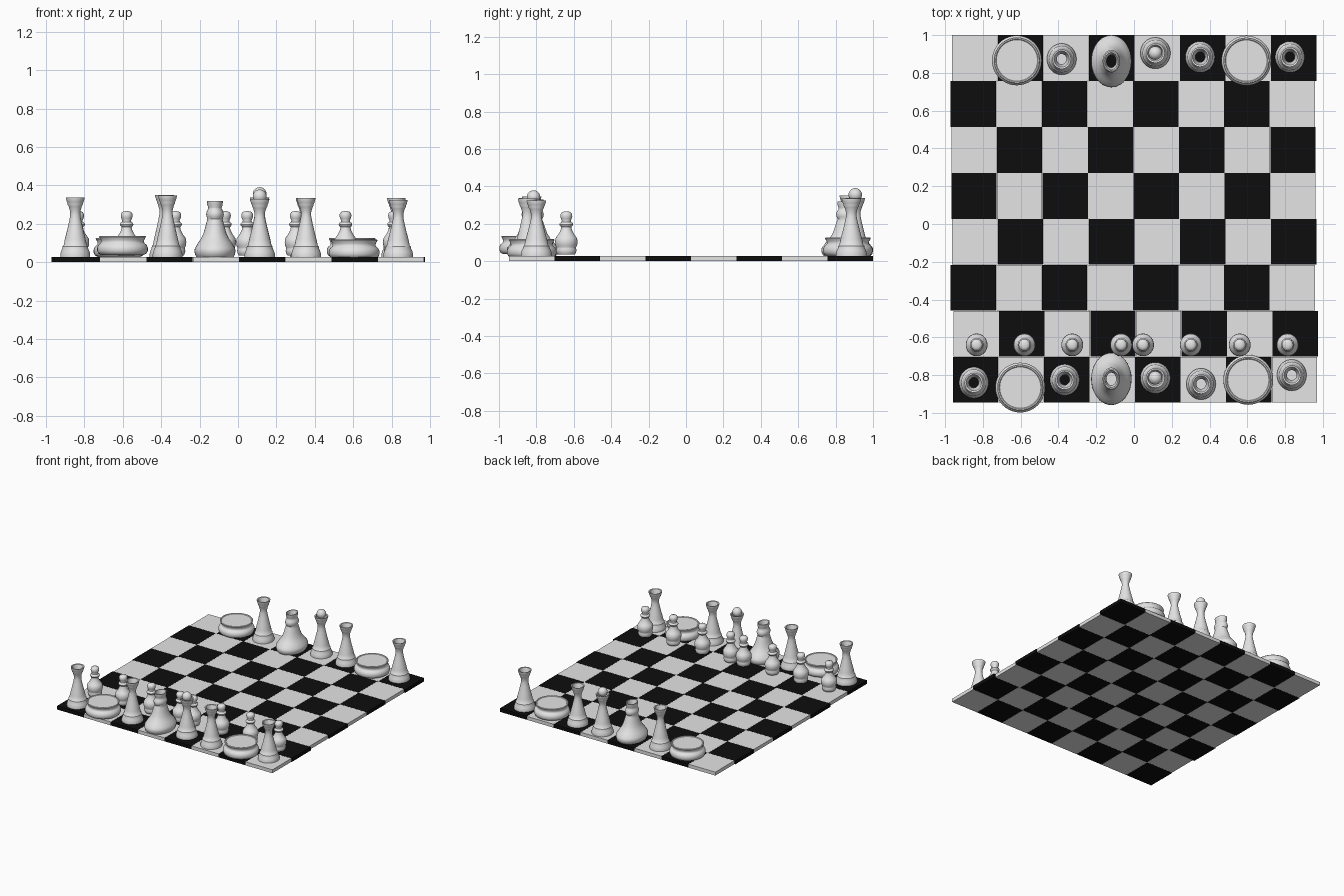
import bpy, bmesh, math

if "Cube" in bpy.data.objects:
    bpy.data.objects.remove(bpy.data.objects["Cube"])


def material(name, v):
    m = bpy.data.materials.new(name)
    m.diffuse_color = (v, v, v, 1)
    m.use_nodes = True
    m.node_tree.nodes["Principled BSDF"].inputs["Base Color"].default_value = m.diffuse_color
    return m


WHITE = material("light grey", 0.78)
BLACK = material("black", 0.004)


def finish(bm, name, mats, smooth=True):
    me = bpy.data.meshes.new(name)
    bm.to_mesh(me)
    bm.free()
    for m in mats:
        me.materials.append(m)
    ob = bpy.data.objects.new(name, me)
    bpy.context.collection.objects.link(ob)
    if smooth:
        bpy.ops.object.select_all(action='DESELECT')
        ob.select_set(True)
        bpy.context.view_layer.objects.active = ob
        bpy.ops.object.shade_smooth_by_angle(angle=math.radians(40))
    return ob


def lathe(name, profile, x, y, z, sx=1.0, sy=1.0, h=1.0, ball=None, n=40):
    """Turn (radius, height) points; open ends stay open, radius 0 closes."""
    bm = bmesh.new()
    rings = []
    for r, pz in profile:
        if r == 0:
            rings.append([bm.verts.new((x, y, z + pz * h))] * n)
        else:
            rings.append([bm.verts.new((x + r * sx * math.cos(2 * math.pi * i / n),
                                        y + r * sy * math.sin(2 * math.pi * i / n),
                                        z + pz * h)) for i in range(n)])
    for a, b in zip(rings, rings[1:]):
        for i in range(n):
            j = (i + 1) % n
            quad = list(dict.fromkeys((a[i], a[j], b[j], b[i])))
            bm.faces.new(quad)
    if ball:
        res = bmesh.ops.create_uvsphere(bm, u_segments=24, v_segments=14, radius=ball[0])
        bmesh.ops.translate(bm, verts=res["verts"], vec=(x, y, z + ball[1]))
    return finish(bm, name, [WHITE])


# Checkered board: rows from back to front, each slightly shifted
T, W, D = 0.028, 0.2413, 0.2432
starts = [-.963, -.971, -.968, -.968, -.963, -.971, -.956, -.96]
bm = bmesh.new()
for row, x0 in enumerate(starts):
    for col in range(8):
        verts = bmesh.ops.create_cube(bm, size=1)["verts"]
        bmesh.ops.scale(bm, verts=verts, vec=(W - .001, D - .001, T))
        bmesh.ops.translate(bm, verts=verts, vec=(x0 + W * (col + .5),
                                                  1 - D * (row + .5), T / 2))
        for f in {f for v in verts for f in v.link_faces}:
            f.material_index = (row + col) % 2
finish(bm, "board", [WHITE, BLACK], smooth=False)

# Profiles, heights measured above the board
TOWER = [(.083, 0), (.083, .012), (.078, .03), (.071, .045), (.070, .055), (.064, .06),
         (.058, .09), (.046, .135), (.034, .185), (.028, .215), (.028, .235),
         (.036, .262), (.042, .272), (.042, .278), (.046, .285), (.052, .306), (.052, .310),
         (.043, .308), (.036, .285), (.027, .235)]
QUEEN = [(.098, 0), (.106, .012), (.109, .03), (.107, .045), (.098, .058), (.094, .066),
         (.088, .075), (.074, .095), (.062, .12), (.053, .15), (.045, .18), (.040, .197),
         (.045, .21), (.047, .223), (.043, .238), (.036, .25), (.036, .257),
         (.041, .272), (.042, .292), (.036, .292), (.030, .265), (.026, .235)]
PAWN = [(0, .008), (.046, .008), (.052, .018), (.055, .032), (.052, .042), (.052, .048),
        (.058, .058), (.060, .078), (.058, .096), (.050, .108), (.040, .122), (.030, .142),
        (.027, .158), (.034, .165), (.037, .172), (.034, .180), (.025, .186),
        (.024, .194), (.029, .204), (.032, .216), (.031, .228), (.025, .238), (.014, .242),
        (0, .243)]
DRUM = [(0, 0), (.112, 0), (.126, .008), (.132, .022), (.132, .038), (.126, .052),
        (.116, .060), (.112, .066), (.113, .078), (.120, .090), (.122, .094), (.119, .098),
        (.113, .098), (.109, .094), (0, .094)]

# Tall hollow towers: x, y, height factor
for i, (x, y, h) in enumerate([(-.383, .873, 1.04), (.35, .884, .99), (.825, .884, .99),
                               (-.848, -.84, 1), (-.367, -.825, 1.03), (.355, -.847, .99),
                               (.835, -.80, .955)]):
    lathe(f"tower_{i + 1}", TOWER, x, y, T, sx=.94, h=h)

# Towers topped with a ball
for i, (y, zb, h) in enumerate([(.905, .327, 1), (-.815, .315, .97)]):
    lathe(f"ball_tower_{i + 1}", TOWER, .113, y, T, sx=.96, h=h, ball=(.036, zb))

# Oval bell-shaped pieces
for i, y in enumerate([.862, -.82]):
    lathe(f"oval_bell_{i + 1}", QUEEN, -.12, y, T, sx=.98, sy=1.27)

# Low drums
for i, (x, y, z) in enumerate([(-.62, .866, T), (.595, .865, T),
                               (-.602, -.866, .038), (.605, -.825, .02)]):
    lathe(f"drum_{i + 1}", DRUM, x, y, z)

# Row of small pawns
for i, x in enumerate([-.833, -.58, -.327, -.068, .048, .301, .56, .813]):
    lathe(f"pawn_{i + 1}", PAWN, x, -.64, T, sx=.96, h=.98)
